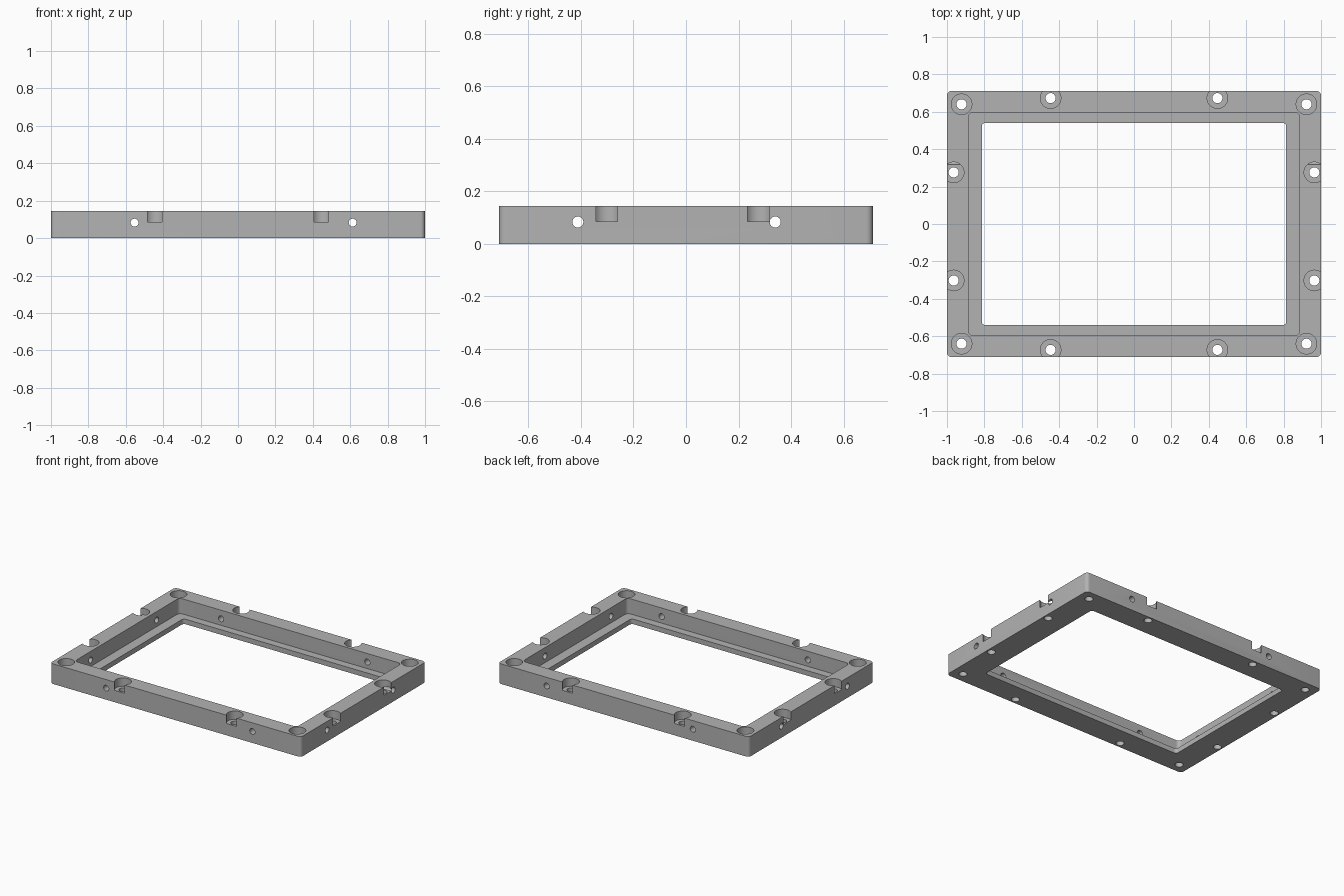
import bpy, bmesh, math
from mathutils import Matrix

if "Cube" in bpy.data.objects:
    bpy.data.objects.remove(bpy.data.objects["Cube"])

HEIGHT = 0.145
LEDGE = 0.036       # top of the inner lip
SEAT = 0.085        # floor of the screw counterbores

grey = bpy.data.materials.new("grey")
grey.diffuse_color = (0.45, 0.45, 0.45, 1)
grey.use_nodes = True
grey.node_tree.nodes["Principled BSDF"].inputs["Base Color"].default_value = grey.diffuse_color


def make_object(name, bm):
    mesh = bpy.data.meshes.new(name)
    bmesh.ops.recalc_face_normals(bm, faces=bm.faces)
    bm.to_mesh(mesh)
    bm.free()
    mesh.materials.append(grey)
    obj = bpy.data.objects.new(name, mesh)
    bpy.context.collection.objects.link(obj)
    return obj


def rounded_block(name, hx, hy, z0, z1, radius):
    """Upright box with rounded vertical corners."""
    bm = bmesh.new()
    ring = []
    corners = [(1, 1), (-1, 1), (-1, -1), (1, -1)]
    for i, (sx, sy) in enumerate(corners):
        for k in range(7):
            a = math.radians(90 * i + 15 * k)
            ring.append(bm.verts.new((sx * (hx - radius) + radius * math.cos(a),
                                      sy * (hy - radius) + radius * math.sin(a), z0)))
    base = bm.faces.new(ring)
    top = bmesh.ops.extrude_face_region(bm, geom=[base])["geom"]
    bmesh.ops.translate(bm, vec=(0, 0, z1 - z0),
                        verts=[v for v in top if isinstance(v, bmesh.types.BMVert)])
    return make_object(name, bm)


def rod(name, centre, radius, length, axis="Z"):
    """Cylinder along one axis, used as a drill."""
    turn = {"Z": Matrix(), "X": Matrix.Rotation(math.pi / 2, 4, "Y"),
            "Y": Matrix.Rotation(math.pi / 2, 4, "X")}[axis]
    bm = bmesh.new()
    bmesh.ops.create_cone(bm, cap_ends=True, segments=40, radius1=radius, radius2=radius,
                          depth=length, matrix=Matrix.Translation(centre) @ turn)
    return make_object(name, bm)


def cut(target, cutter):
    mod = target.modifiers.new("cut", "BOOLEAN")
    mod.operation = "DIFFERENCE"
    mod.solver = "EXACT"
    mod.object = cutter
    bpy.context.view_layer.objects.active = target
    bpy.ops.object.modifier_apply(modifier=mod.name)
    bpy.data.objects.remove(cutter)


# Outer frame, stepped pocket and opening
frame = rounded_block("frame", 1.0, 0.712, 0, HEIGHT, 0.025)
cut(frame, rounded_block("pocket_cutter", 0.886, 0.597, LEDGE, 0.3, 0.028))
cut(frame, rounded_block("opening_cutter", 0.814, 0.541, -0.1, 0.3, 0.02))

# Counterbored screw holes: corners, long sides, short sides
screws = []
for s in (-1, 1):
    screws += [(s * 0.922, y) for y in (-0.64, 0.64)]
    screws += [(s * 0.446, y) for y in (-0.673, 0.673)]
    screws += [(s * 0.964, y) for y in (-0.302, 0.276)]
for x, y in screws:
    cut(frame, rod("counterbore_cutter", (x, y, SEAT + 0.1), 0.055, 0.2))
    cut(frame, rod("screw_cutter", (x, y, 0.05), 0.027, 0.3))

# Cross-drilled holes through opposite walls
for x in (-0.553, 0.613):
    cut(frame, rod("drill_cutter", (x, 0, 0.083), 0.021, 3, "Y"))
for y in (-0.412, 0.34):
    cut(frame, rod("drill_cutter", (0, y, 0.083), 0.021, 3, "X"))

# Smooth the rounded surfaces, keep machined edges sharp
frame.select_set(True)
bpy.context.view_layer.objects.active = frame
bpy.ops.object.shade_smooth_by_angle(angle=math.radians(30))
